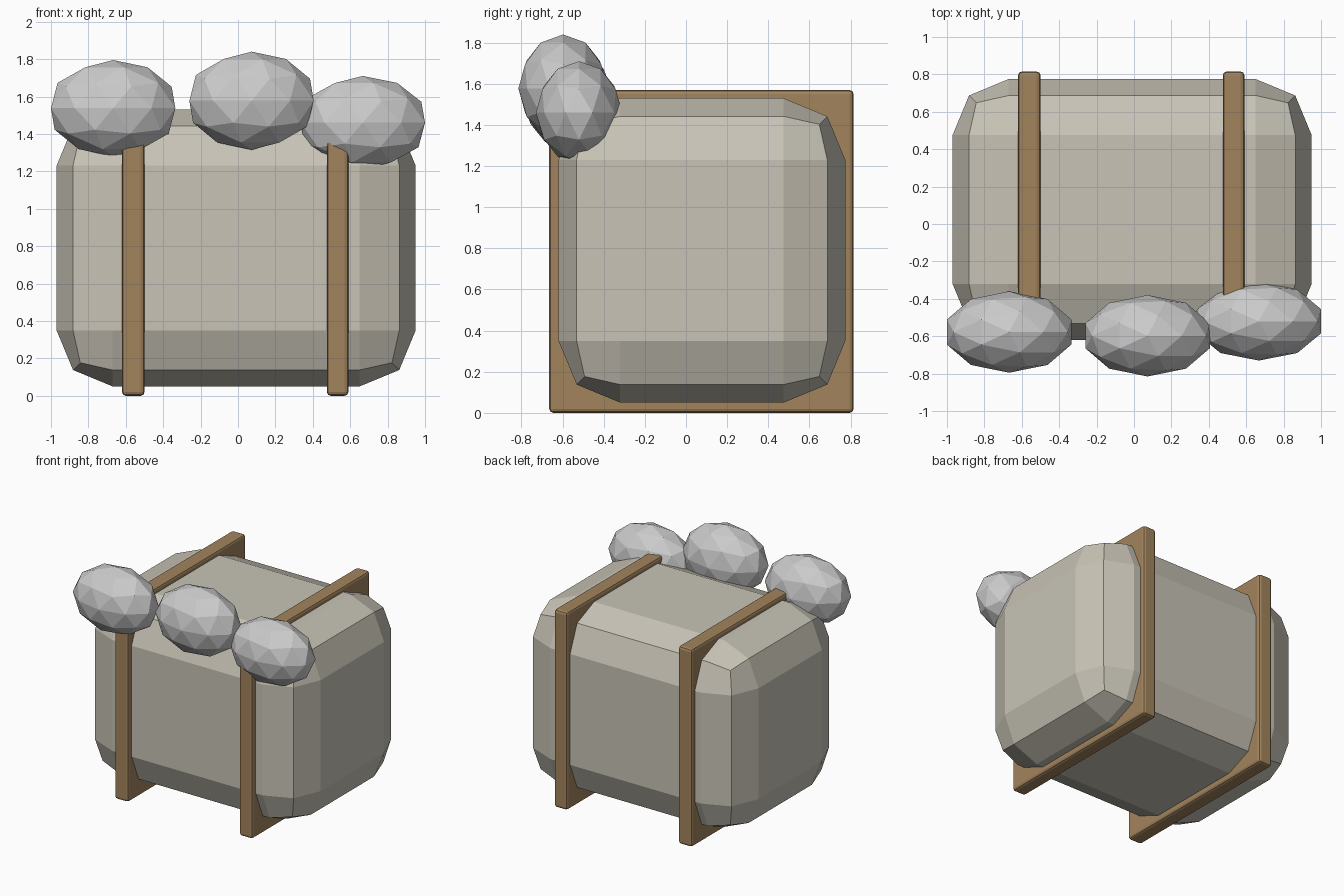
import bpy
from mathutils import Vector

if "Cube" in bpy.data.objects:
    bpy.data.objects.remove(bpy.data.objects["Cube"])


def material(name, rgb):
    m = bpy.data.materials.new(name)
    m.diffuse_color = (*rgb, 1)
    m.use_nodes = True
    m.node_tree.nodes["Principled BSDF"].inputs["Base Color"].default_value = m.diffuse_color
    return m


cloth = material("pale_cloth", (0.58, 0.55, 0.47))
leather = material("brown_leather", (0.36, 0.23, 0.11))
stone = material("grey_stone", (0.55, 0.57, 0.54))


def finish(ob, name, mat):
    ob.name = name
    ob.data.materials.append(mat)
    return ob


def bevelled_box(name, lo, hi, width, segments, mat):
    lo, hi = Vector(lo), Vector(hi)
    bpy.ops.mesh.primitive_cube_add(size=1, location=(lo + hi) / 2)
    ob = finish(bpy.context.object, name, mat)
    ob.scale = hi - lo
    bpy.ops.object.transform_apply(location=False, rotation=False, scale=True)
    bevel = ob.modifiers.new("bevel", 'BEVEL')
    bevel.width = width
    bevel.segments = segments
    return ob


def boulder(name, lo, hi):
    lo, hi = Vector(lo), Vector(hi)
    bpy.ops.mesh.primitive_ico_sphere_add(subdivisions=2, radius=1, location=(lo + hi) / 2)
    ob = finish(bpy.context.object, name, stone)
    size = ob.dimensions.copy()
    ob.scale = [(h - l) / s for l, h, s in zip(lo, hi, size)]
    bpy.ops.object.transform_apply(location=False, rotation=False, scale=True)


# Chunky rounded bundle
bevelled_box("bundle", (-0.97, -0.62, 0.05), (0.95, 0.775, 1.53), 0.30, 2, cloth)

# Two rectangular straps, solid slabs passing through the bundle
for side, x0, x1 in (("left", -0.62, -0.50), ("right", 0.475, 0.59)):
    bevelled_box(side + "_strap", (x0, -0.665, 0.0), (x1, 0.815, 1.57), 0.02, 2, leather)

# Faceted boulders along the upper front edge
boulder("left_boulder", (-1.0, -0.795, 1.28), (-0.335, -0.36, 1.795))
boulder("middle_boulder", (-0.26, -0.815, 1.315), (0.405, -0.38, 1.84))
boulder("right_boulder", (0.335, -0.73, 1.21), (1.0, -0.31, 1.71))
